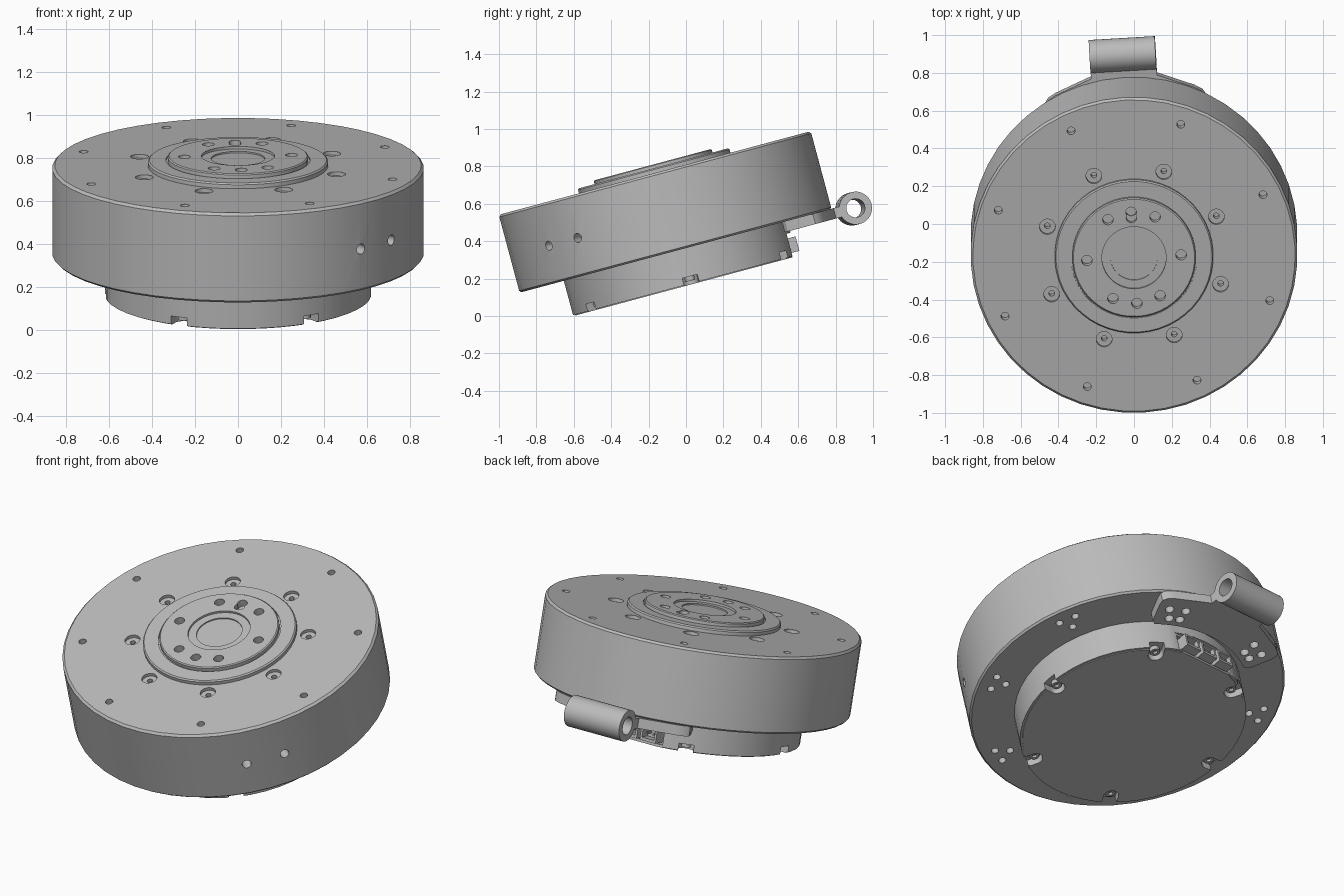
import bpy, bmesh
from math import radians, cos, sin, pi
from mathutils import Matrix, Vector

if "Cube" in bpy.data.objects:
    bpy.data.objects.remove(bpy.data.objects["Cube"])

# Whole unit leans forward and is turned slightly about its own axis
PLACE = (Matrix.Translation((0, -0.005, 0.16)) @ Matrix.Rotation(radians(15), 4, 'X')
         @ Matrix.Rotation(radians(3.5), 4, 'Z'))

metal = bpy.data.materials.new("grey metal")
metal.use_nodes = True
metal.diffuse_color = (0.5, 0.5, 0.5, 1)
metal.node_tree.nodes["Principled BSDF"].inputs["Base Color"].default_value = (0.5, 0.5, 0.5, 1)


def finish(name, bm):
    """Turn a bmesh into a placed object."""
    bmesh.ops.recalc_face_normals(bm, faces=bm.faces)
    mesh = bpy.data.meshes.new(name)
    bm.to_mesh(mesh)
    bm.free()
    ob = bpy.data.objects.new(name, mesh)
    mesh.materials.append(metal)
    bpy.context.collection.objects.link(ob)
    ob.matrix_world = PLACE
    return ob


def lathe(profile, segs=48):
    """Revolve (radius, height) points and cap any open ends."""
    bm = bmesh.new()
    verts = [bm.verts.new((r, 0, z)) for r, z in profile]
    edges = [bm.edges.new(pair) for pair in zip(verts, verts[1:])]
    bmesh.ops.spin(bm, geom=verts + edges, cent=(0, 0, 0), axis=(0, 0, 1),
                   angle=2 * pi, steps=segs)
    bmesh.ops.remove_doubles(bm, verts=bm.verts, dist=0.0001)
    bmesh.ops.holes_fill(bm, edges=[e for e in bm.edges if e.is_boundary], sides=0)
    return bm


def polar(r, degrees, z):
    return Vector((r * cos(radians(degrees)), r * sin(radians(degrees)), z))


def drills(centres, radius, depth, radial=False):
    """Round cutters centred on the given points, upright or pointing outward."""
    bm = bmesh.new()
    for c in centres:
        axis = Vector((c.x, c.y, 0)) if radial else Vector((0, 0, 1))
        turn = axis.to_track_quat('Z', 'Y').to_matrix().to_4x4()
        bmesh.ops.create_cone(bm, cap_ends=True, segments=20, radius1=radius, radius2=radius,
                              depth=depth * 2, matrix=Matrix.Translation(c) @ turn)
    return bm


def boxes(specs):
    """Boxes given as (centre, size, turn about the main axis)."""
    bm = bmesh.new()
    for centre, size, turn in specs:
        bmesh.ops.create_cube(bm, size=1, matrix=Matrix.Rotation(radians(turn), 4, 'Z')
                              @ Matrix.Translation(centre) @ Matrix.Diagonal((*size, 1)))
    return bm


def cut(ob, *cutters):
    """Subtract the cutters one after another and bake the result."""
    helpers = []
    for bm in cutters:
        helper = finish("cutter", bm)
        helper.hide_render = True
        mod = ob.modifiers.new("cut", 'BOOLEAN')
        mod.operation, mod.solver, mod.object = 'DIFFERENCE', 'EXACT', helper
        helpers.append(helper)
    bpy.context.view_layer.update()
    graph = bpy.context.evaluated_depsgraph_get()
    mesh = bpy.data.meshes.new_from_object(ob.evaluated_get(graph))
    ob.modifiers.clear()
    ob.data = mesh
    for helper in helpers:
        bpy.data.objects.remove(helper)


def ring(r, z, angles):
    return [polar(r, a, z) for a in angles]


eighths = [22.5 + 45 * i for i in range(8)]
sixths = range(0, 360, 60)
parts = []
BASE, TOP, R = 0.195, 0.626, 0.865

# Main drum with screw holes on top, underneath and in the side
drum = finish("drum", lathe([(R - 0.01, BASE), (R, BASE + 0.01), (R, TOP - 0.012), (R - 0.012, TOP)]))
under = [polar(r, a + d, BASE) for a in eighths for r, d in ((0.78, -3.5), (0.78, 3.5), (0.71, 0))]
cut(drum,
    drills(ring(0.76, TOP, eighths), 0.021, 0.05),
    drills(ring(0.485, TOP, eighths), 0.042, 0.018),
    drills(ring(0.485, TOP, eighths), 0.015, 0.06),
    drills(under, 0.02, 0.04),
    drills(ring(R, 0.397, (-52.1, -37.9)), 0.025, 0.07, radial=True))
parts.append(drum)

# Output hub: stepped disc with a shallow centre recess
hub = finish("output_hub", lathe([
    (0.42, 0.6), (0.42, 0.645), (0.413, 0.652), (0.335, 0.652), (0.335, 0.646), (0.327, 0.646),
    (0.327, 0.667), (0.321, 0.672), (0.17, 0.672), (0.17, 0.66), (0.125, 0.66), (0.125, 0.653)]))
cut(hub,
    drills(ring(0.25, 0.672, (0, 60, 90, 120, 180, 240, 270, 300)), 0.028, 0.04),
    drills([polar(0.22, 90, 0.672)], 0.028, 0.03))
parts.append(hub)

# Rear cover with screw notches, a flat at the back and a connector pocket
cover = finish("rear_cover", lathe([(0.608, 0), (0.608, 0.005), (0.62, 0.005), (0.62, BASE + 0.01)]))
cut(cover,
    drills(ring(0.565, 0, sixths), 0.042, 0.045),
    boxes([((0.635, 0, 0), (0.14, 0.083, 0.088), a) for a in sixths]),
    boxes([((0, 0.685, 0.03), (0.6, 0.2, 0.2), 0)]),
    boxes([((0, 0.6, 0.066), (0.38, 0.16, 0.1), 0)]))
parts.append(cover)

# Cover screws sitting in the notches
for a in sixths:
    bm = lathe([(0.027, 0.06), (0.027, 0.02), (0.013, 0.02), (0.013, 0.035)], 16)
    bmesh.ops.translate(bm, verts=bm.verts, vec=polar(0.565, a, 0))
    parts.append(finish("cover_screw", bm))

# Connector sockets in the pocket
sockets = (-0.12, 0, 0.12)
for x in sockets:
    socket = finish("connector_socket", boxes([((x, 0.57, 0.064), (0.1, 0.12, 0.08), 0)]))
    cut(socket, boxes([((x, 0.62, 0.066), (0.076, 0.1, 0.052), 0)]))
    parts.append(socket)
    for dx in (-0.02, 0.02):
        parts.append(finish("connector_pin", boxes([((x + dx, 0.59, 0.066), (0.01, 0.05, 0.01), 0)])))

# Mounting bracket: curved plate under the rim with a neck reaching the sleeve
half = [(0.175, 0.92), (0.175, 0.865), (0.37, 0.785), (0.41, 0.76), (0.425, 0.735), (0.415, 0.7),
        (0.36, 0.585), (0.335, 0.57)]
inner = [tuple(polar(0.66, a, 0).xy) for a in range(64, 117, 4)]
outline = half + inner + [(-x, y) for x, y in reversed(half)]
bm = bmesh.new()
face = bm.faces.new([bm.verts.new((x, y, 0.14)) for x, y in outline])
grown = bmesh.ops.extrude_face_region(bm, geom=[face])["geom"]
bmesh.ops.translate(bm, verts=[g for g in grown if isinstance(g, bmesh.types.BMVert)],
                    vec=(0, 0, BASE - 0.14 + 0.002))
bracket = finish("bracket", bm)
lobes = [polar(r, a + d, 0.14) for a in (67.5, 112.5)
         for r, d in ((0.78, -3.5), (0.78, 3.5), (0.71, -2), (0.71, 3))]
cut(bracket, drills(lobes, 0.024, 0.045))
parts.append(bracket)

# Sleeve on the end of the bracket
bm = lathe([(0.05, -0.175), (0.088, -0.175), (0.088, 0.175), (0.05, 0.175), (0.05, -0.175)], 32)
bmesh.ops.transform(bm, verts=bm.verts, matrix=Matrix.Translation((0, 0.98, 0.167))
                    @ Matrix.Rotation(radians(90), 4, 'Y'))
parts.append(finish("sleeve", bm))

# Smooth curved walls, keep the edges sharp
bpy.ops.object.select_all(action='DESELECT')
for ob in parts:
    ob.select_set(True)
bpy.context.view_layer.objects.active = drum
bpy.ops.object.shade_smooth_by_angle(angle=radians(30))
